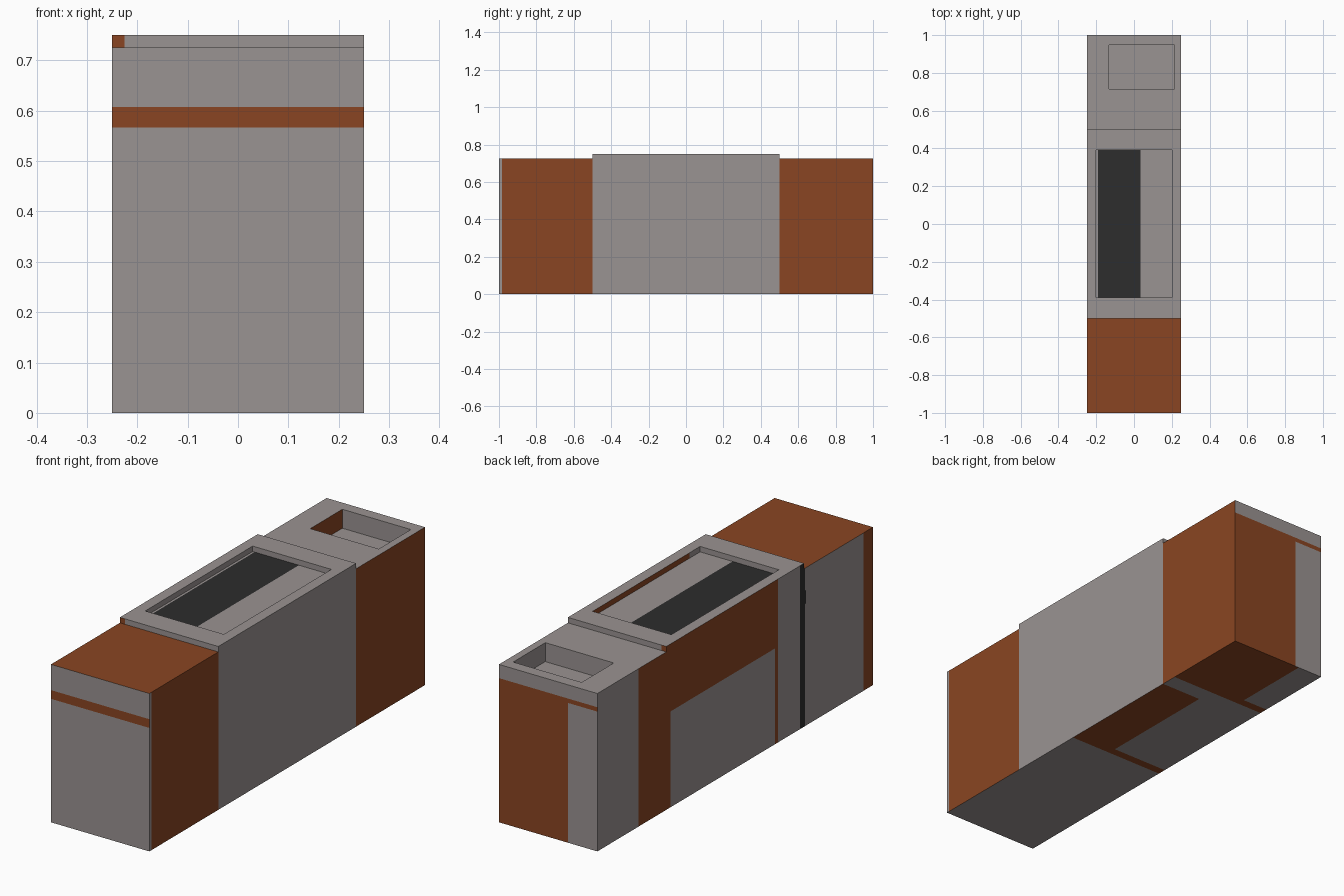
import bpy, bmesh
from mathutils import Vector

if "Cube" in bpy.data.objects:
    bpy.data.objects.remove(bpy.data.objects["Cube"])

GRAY, BROWN, BLACK = 0, 1, 2
X, Y, Z = 0, 1, 2


def material(name, rgb):
    m = bpy.data.materials.new(name)
    m.diffuse_color = (*rgb, 1)
    m.use_nodes = True
    m.node_tree.nodes["Principled BSDF"].inputs["Base Color"].default_value = m.diffuse_color
    return m


MATS = [material("warm_gray", (0.323, 0.292, 0.287)),
        material("brown_wood", (0.254, 0.060, 0.016)),
        material("black_glass", (0.026, 0.026, 0.026))]


def inside(value, span):
    return span[0] < value < span[1]


def counter(name, y0, y1, height, panels, recess=None):
    """Box with painted panels (axis, sign, span_u, span_v, colour) and an
    optional top recess (x span, y span, depth)."""
    bm = bmesh.new()
    bmesh.ops.create_cube(bm, size=1)
    bmesh.ops.scale(bm, vec=(0.5, y1 - y0, height), verts=bm.verts)
    bmesh.ops.translate(bm, vec=(0, (y0 + y1) / 2, height / 2), verts=bm.verts)

    # Cut the box along every panel and recess border
    cuts = set()
    for axis, sign, su, sv, colour in panels:
        u, v = [a for a in (X, Y, Z) if a != axis]
        cuts |= {(u, c) for c in su} | {(v, c) for c in sv}
    if recess:
        cuts |= {(X, c) for c in recess[0]} | {(Y, c) for c in recess[1]}
    low, high = (-0.25, y0, 0), (0.25, y1, height)
    for axis, c in sorted(cuts):
        if low[axis] + 0.001 < c < high[axis] - 0.001:
            no, co = Vector(), Vector()
            no[axis], co[axis] = 1, c
            bmesh.ops.bisect_plane(bm, geom=bm.verts[:] + bm.edges[:] + bm.faces[:],
                                   plane_co=co, plane_no=no)

    # Sink the recess into the top
    if recess:
        def top_faces():
            return [f for f in bm.faces
                    if abs(f.calc_center_median().z - height) < 1e-4
                    and inside(f.calc_center_median().x, recess[0])
                    and inside(f.calc_center_median().y, recess[1])]
        new = bmesh.ops.extrude_face_region(bm, geom=top_faces())["geom"]
        bmesh.ops.translate(bm, vec=(0, 0, -recess[2]),
                            verts=[g for g in new if isinstance(g, bmesh.types.BMVert)])
        left = top_faces()
        if left:
            bmesh.ops.delete(bm, geom=left, context='FACES_ONLY')
    bmesh.ops.recalc_face_normals(bm, faces=bm.faces)

    # Colour the panels by direction and position
    for f in bm.faces:
        c = f.calc_center_median()
        for axis, sign, su, sv, colour in panels:
            u, v = [a for a in (X, Y, Z) if a != axis]
            if f.normal[axis] * sign > 0.9 and inside(c[u], su) and inside(c[v], sv):
                f.material_index = colour

    mesh = bpy.data.meshes.new(name)
    bm.to_mesh(mesh)
    bm.free()
    for m in MATS:
        mesh.materials.append(m)
    bpy.context.collection.objects.link(bpy.data.objects.new(name, mesh))


WIDE = (-0.25, 0.25)

# Front counter with wooden top
H = 0.725
counter("serving_counter", -1, -0.5, H, [
    (Z, 1, WIDE, (-1, -0.5), BROWN),
    (Y, -1, WIDE, (0.567, 0.607), BROWN),
    (X, 1, (-0.985, -0.5), (0, H), BROWN),
    (X, -1, (-1, -0.93), (0, H), BROWN),
    (X, -1, (-0.515, -0.5), (0.56, 0.622), BLACK),
    (X, -1, (-0.505, -0.5), (0, H), BLACK),
])

# Middle counter with the cooking plate
T = 0.75
counter("cooktop_counter", -0.5, 0.5, T, [
    (Z, 1, (-0.19, 0.035), (-0.388, 0.392), BLACK),
    (X, -1, (-0.31, 0.5), (0, T), BROWN),
    (X, -1, (-0.287, 0.47), (0, 0.44), GRAY),
    (X, -1, (-0.5, -0.469), (0, T), BLACK),
    (Y, -1, (-0.25, -0.225), (H, T), BROWN),
    (Y, 1, (-0.25, -0.225), (H, T), BROWN),
    (Z, -1, (0.04, 0.25), (-0.125, 0.5), BROWN),
    (Z, -1, (-0.25, 0.04), (-0.125, -0.085), BROWN),
], recess=((-0.2, 0.2), (-0.388, 0.392), 0.025))

# Back counter with the sink
counter("sink_counter", 0.5, 1, H, [
    (X, 1, (0.5, 1), (0, H), BROWN),
    (X, -1, (0.5, 0.70), (0, H), BROWN),
    (Y, 1, WIDE, (0, 0.662), BROWN),
    (Y, 1, (-0.25, -0.10), (0, 0.642), GRAY),
    (Z, -1, (-0.12, 0.25), (0.58, 1), BROWN),
    (Z, -1, (-0.25, -0.12), (0.58, 0.62), BROWN),
], recess=((-0.133, 0.215), (0.714, 0.947), 0.087))
